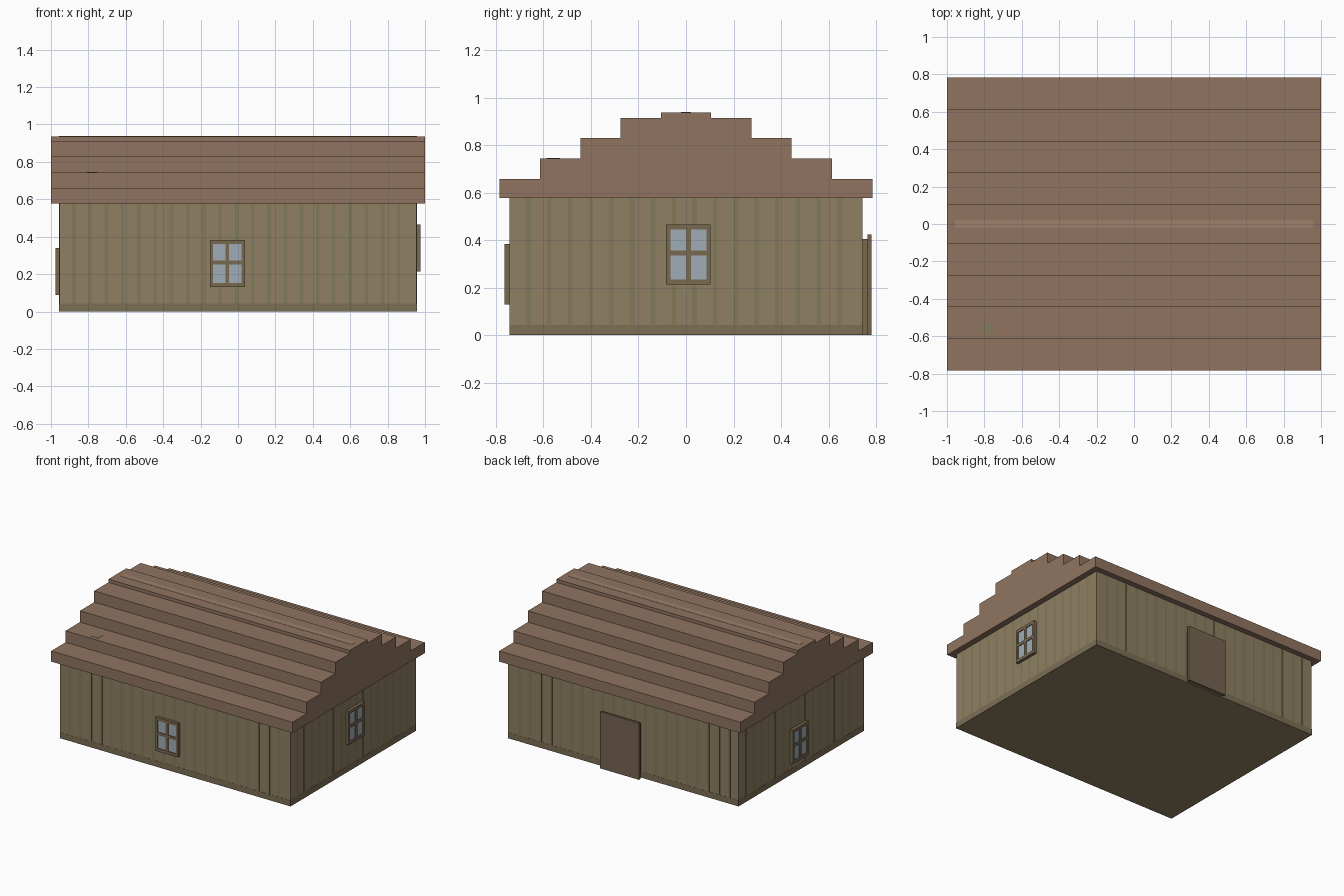
import bpy, bmesh

if "Cube" in bpy.data.objects:
    bpy.data.objects.remove(bpy.data.objects["Cube"])


def material(name, r, g, b):
    lin = [(c / 255 / 12.92 if c < 11 else ((c / 255 + 0.055) / 1.055) ** 2.4) for c in (r, g, b)]
    m = bpy.data.materials.new(name)
    m.diffuse_color = (*lin, 1)
    m.use_nodes = True
    m.node_tree.nodes["Principled BSDF"].inputs["Base Color"].default_value = m.diffuse_color
    return m


WALL = material("wall_wood", 143, 128, 99)
BATTEN = material("batten_green", 128, 122, 90)
BASE = material("base_wood", 124, 110, 84)
ROOF = material("roof_brown", 144, 116, 96)
RIDGE = material("ridge_light", 160, 128, 106)
FRAME = material("frame_wood", 122, 106, 80)
DOOR = material("door_wood", 118, 100, 80)
GLASS = material("glass", 160, 172, 182)


def boxes(name, items, mat):
    """One object from axis-aligned boxes given as (x0, x1, y0, y1, z0, z1)."""
    bm = bmesh.new()
    for x0, x1, y0, y1, z0, z1 in items:
        vs = bmesh.ops.create_cube(bm, size=1)["verts"]
        for v in vs:
            v.co = (x1 if v.co.x > 0 else x0, y1 if v.co.y > 0 else y0, z1 if v.co.z > 0 else z0)
    me = bpy.data.meshes.new(name)
    bm.to_mesh(me)
    bm.free()
    me.materials.append(mat)
    ob = bpy.data.objects.new(name, me)
    bpy.context.collection.objects.link(ob)
    return ob


def on_side(side, u0, u1, d0, d1, z0, z1):
    """Box on a wall: u runs along the wall, d is distance out from the centre."""
    s = -1 if side in ("front", "left") else 1
    lo, hi = sorted((s * d0, s * d1))
    if side in ("front", "back"):
        return (u0, u1, lo, hi, z0, z1)
    return (lo, hi, u0, u1, z0, z1)


WX, WY, WZ = 0.955, 0.742, 0.578
HALF = {"front": WX, "back": WX, "left": WY, "right": WY}
DIST = {"front": WY, "back": WY, "left": WX, "right": WX}

# Walls
boxes("walls", [(-WX, WX, -WY, WY, 0, WZ)], WALL)

# Thin board strips and base board on each wall
strips, base = [], []
for side in HALF:
    h, d = HALF[side], DIST[side]
    n = round(2 * h / 0.087)
    for i in range(n):
        u = -h + (i + 0.95) * 2 * h / n - 0.004
        if u + 0.01 < h:
            strips.append(on_side(side, u - 0.01, u + 0.01, d - 0.005, d + 0.0008, 0.044, WZ))
    base.append(on_side(side, -h, h, d - 0.005, d + 0.0012, 0, 0.044))
boxes("wall_strips", strips, BATTEN)
boxes("base_board", base, BASE)

# Stepped roof: one gable profile extruded along x
steps = [(0.784, 0.658), (0.614, 0.744), (0.444, 0.829), (0.275, 0.913), (0.106, 0.937)]
half, z = [], WZ
for y, top in steps:
    half += [(y, z), (y, top)]
    z = top
profile = half + [(-y, z) for y, z in reversed(half)]
bm = bmesh.new()
face = bm.faces.new([bm.verts.new((-1, y, z)) for y, z in profile])
ext = bmesh.ops.extrude_face_region(bm, geom=[face])["geom"]
bmesh.ops.translate(bm, vec=(2, 0, 0), verts=[g for g in ext if isinstance(g, bmesh.types.BMVert)])
bmesh.ops.recalc_face_normals(bm, faces=bm.faces)
me = bpy.data.meshes.new("stepped_roof")
bm.to_mesh(me)
bm.free()
me.materials.append(ROOF)
bpy.context.collection.objects.link(bpy.data.objects.new("stepped_roof", me))

# Ridge strip and moss patch
boxes("ridge_strip", [(-0.958, 0.958, -0.02, 0.022, 0.93, 0.9385)], RIDGE)
boxes("moss_patch", [(-0.81, -0.75, -0.587, -0.53, 0.74, 0.7455)], BATTEN)


# Windows: frame bars around four panes
def window(side, u0, z0):
    d = DIST[side]
    out = d + 0.022
    w, h = 0.188, 0.253
    us = [0, 0.018, 0.083, 0.104, 0.170, w]
    zs = [0, 0.022, 0.122, 0.143, 0.231, h]
    bars = []
    for a, b in ((0, 1), (2, 3), (4, 5)):
        bars.append(on_side(side, u0 + us[a], u0 + us[b], d - 0.01, out, z0, z0 + h))
        for c, e in ((1, 2), (3, 4)):
            bars.append(on_side(side, u0 + us[c], u0 + us[e], d - 0.01, out, z0 + zs[a], z0 + zs[b]))
    boxes(side + "_window_frame", bars, FRAME)
    boxes(side + "_window_glass",
          [on_side(side, u0 + 0.01, u0 + w - 0.01, d - 0.01, d + 0.016, z0 + 0.01, z0 + h - 0.01)], GLASS)


window("front", -0.151, 0.13)
window("right", -0.084, 0.213)
window("left", -0.057, 0.088)

# Back door: inner frame and outer slab
boxes("door_frame", [(-0.145, 0.15, WY - 0.01, 0.764, 0, 0.404)], FRAME)
boxes("door", [(-0.157, 0.165, 0.764, 0.781, 0, 0.424)], DOOR)
